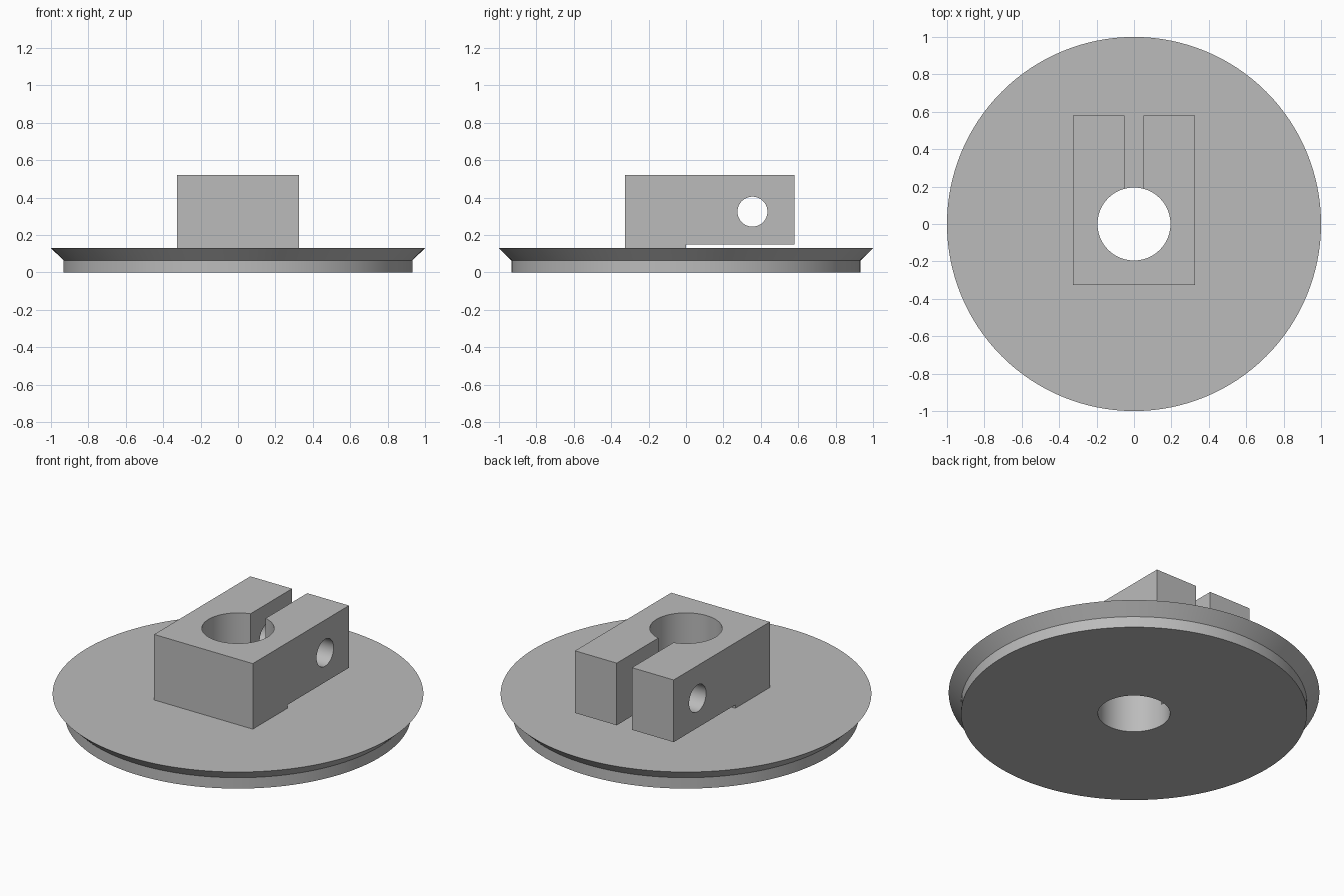
import bpy, math
from mathutils import Matrix
import bmesh

cube = bpy.data.objects.get("Cube")
if cube:
    bpy.data.objects.remove(cube, do_unlink=True)

SEGMENTS = 128
RIM_Z, TOP_Z = 0.13, 0.52

grey = bpy.data.materials.new("plain grey")
grey.use_nodes = True
grey.diffuse_color = (0.5, 0.5, 0.5, 1)
grey.node_tree.nodes["Principled BSDF"].inputs["Base Color"].default_value = (0.5, 0.5, 0.5, 1)


def add_object(name, bm):
    bmesh.ops.recalc_face_normals(bm, faces=bm.faces)
    mesh = bpy.data.meshes.new(name)
    bm.to_mesh(mesh)
    bm.free()
    mesh.materials.append(grey)
    obj = bpy.data.objects.new(name, mesh)
    bpy.context.collection.objects.link(obj)
    return obj


def box(name, low, high):
    bm = bmesh.new()
    size = [b - a for a, b in zip(low, high)]
    middle = [(a + b) / 2 for a, b in zip(low, high)]
    bmesh.ops.create_cube(bm, size=1, matrix=Matrix.Translation(middle) @ Matrix.Diagonal((*size, 1)))
    return add_object(name, bm)


def cylinder(name, radius, depth, centre, axis="Z", segments=SEGMENTS):
    bm = bmesh.new()
    turn = Matrix.Rotation(math.pi / 2, 4, "Y") if axis == "X" else Matrix.Identity(4)
    bmesh.ops.create_cone(bm, cap_ends=True, segments=segments, radius1=radius, radius2=radius,
                          depth=depth, matrix=Matrix.Translation(centre) @ turn)
    return add_object(name, bm)


def disc(name, profile):
    # Stack of rings joined by side walls and closed with caps
    bm = bmesh.new()
    rings = [[bm.verts.new((r * math.cos(math.tau * i / SEGMENTS), r * math.sin(math.tau * i / SEGMENTS), z))
              for i in range(SEGMENTS)] for r, z in profile]
    for a, b in zip(rings, rings[1:]):
        for i in range(SEGMENTS):
            j = (i + 1) % SEGMENTS
            bm.faces.new((a[i], a[j], b[j], b[i]))
    bm.faces.new(rings[0])
    bm.faces.new(rings[-1])
    return add_object(name, bm)


def combine(target, other, operation):
    mod = target.modifiers.new(other.name, "BOOLEAN")
    mod.operation, mod.solver, mod.object = operation, "EXACT", other
    bpy.ops.object.select_all(action="DESELECT")
    bpy.context.view_layer.objects.active = target
    target.select_set(True)
    bpy.ops.object.modifier_apply(modifier=mod.name)
    bpy.data.objects.remove(other, do_unlink=True)


# Flared disc
hub = disc("clamp_hub_disc", [(0.933, 0), (0.933, 0.065), (1, RIM_Z)])

# Clamp block with a relieved underside at the back
block = box("clamp_block", (-0.325, -0.325, 0.09), (0.325, 0.58, TOP_Z))
combine(block, box("undercut", (-0.5, 0, 0), (0.5, 0.8, 0.15)), "DIFFERENCE")
combine(hub, block, "UNION")

# Clamping slot, screw hole and shaft bore
combine(hub, box("slot", (-0.05, 0, 0.14), (0.05, 0.8, 0.7)), "DIFFERENCE")
combine(hub, cylinder("screw_hole", 0.08, 1, (0, 0.355, 0.325), "X", 64), "DIFFERENCE")
combine(hub, cylinder("shaft_bore", 0.195, 2, (0, 0, 0.3)), "DIFFERENCE")

# Smooth round walls with crisp edges
hub.select_set(True)
bpy.ops.object.shade_smooth_by_angle(angle=math.radians(30))
